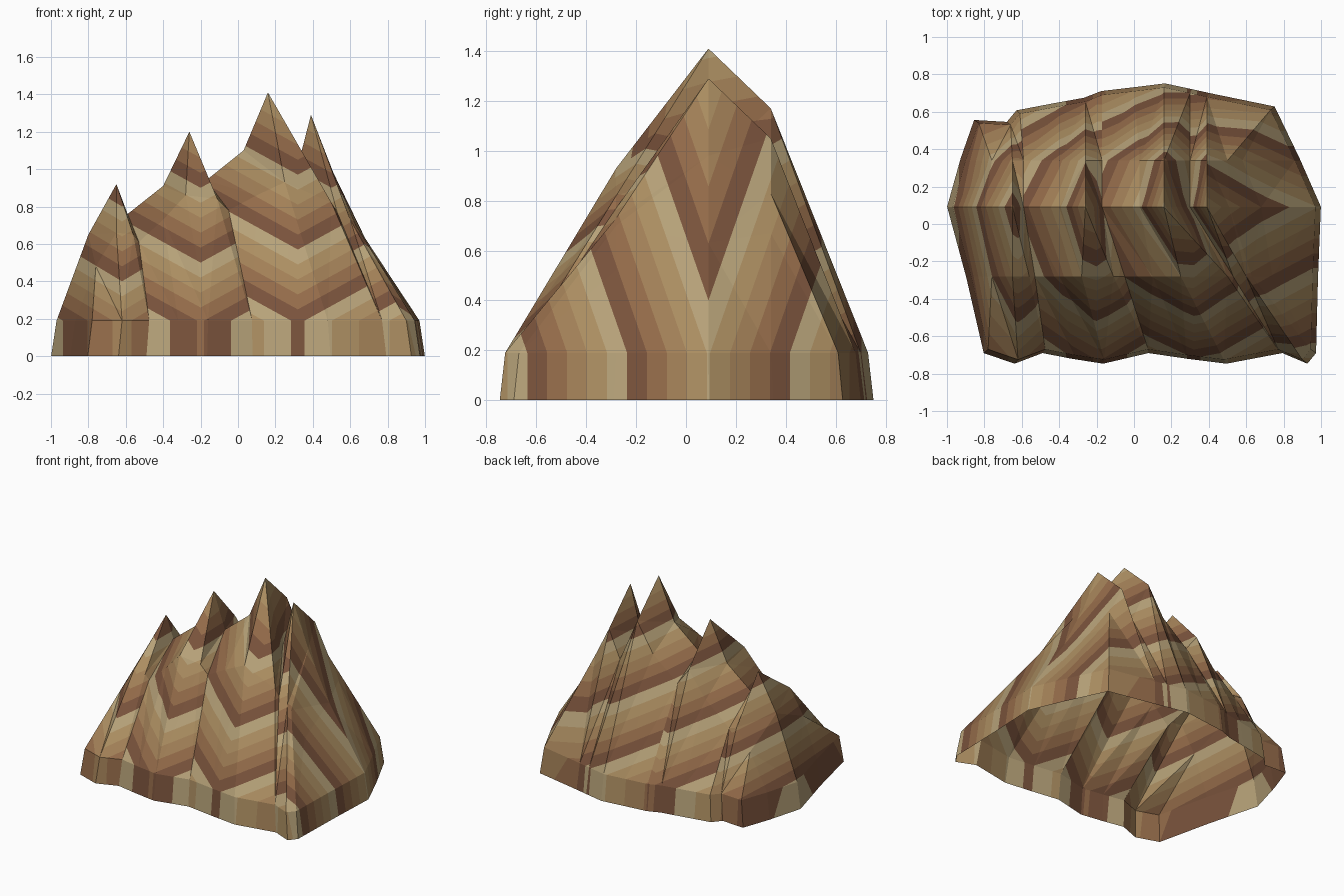
import bpy, bmesh, math
from mathutils import Vector

if "Cube" in bpy.data.objects:
    bpy.data.objects.remove(bpy.data.objects["Cube"])

RIM, STEP = 0.19, 0.08          # height of the base wall, thickness of a rock band
PALETTE = [("dark_rock", (.19, .085, .044)), ("brown_rock", (.29, .145, .066)),
           ("tan_rock", (.36, .215, .095)), ("sand_rock", (.41, .27, .12)),
           ("pale_rock", (.47, .36, .19))]
MATS = []
for name, col in PALETTE:
    m = bpy.data.materials.new(name)
    m.diffuse_color = (*col, 1)
    m.use_nodes = True
    m.node_tree.nodes["Principled BSDF"].inputs["Base Color"].default_value = m.diffuse_color
    MATS.append(m)


def station(fx, fy, mx, mz, rx, rz, bx, bz, ex, ey):
    """Cross-section of the mountain: front rim, front shoulder, ridge, back shoulder, back rim."""
    return [Vector(p) for p in ((fx, fy, RIM), (mx, -.28, mz), (rx, .09, rz), (bx, .34, bz), (ex, ey, RIM))]


def ground(p):
    return Vector((p.x * 1.03, p.y * 1.03, 0))


def cut_bands(bm, axis, centre, a, k, phase):
    """Slice chevron bands: value = a*z - k*distance from the centre; vertical bands on the wall."""
    def key(f):
        c = f.calc_center_median()
        return (1 if c[axis] > centre else -1), c.z < RIM - 1e-3

    def cut(faces, co, no):
        geom = list({v for f in faces for v in f.verts}) + list({e for f in faces for e in f.edges}) + faces
        if faces:
            bmesh.ops.bisect_plane(bm, geom=geom, dist=1e-5, plane_co=co, plane_no=no)

    mid, side = Vector((0, 0, 0)), Vector((0, 0, 0))
    mid[axis], side[axis] = centre, 1
    cut(bm.faces[:], mid, side)
    for wall in (False, True):
        for s in (-1, 1):
            no = Vector((0, 0, 0 if wall else a))
            no[axis] = -s * k
            base = a * RIM if wall else 0
            for i in range(-24, 20):
                co = mid + no * ((phase + i * STEP - base) / no.length_squared)
                if not wall:                    # measure from the centre line at z = 0
                    co = mid + no * ((phase + i * STEP) / no.length_squared)
                cut([f for f in bm.faces if key(f) == (s, wall)], co, no.normalized())
    for f in bm.faces:
        c = f.calc_center_median()
        z = RIM if key(f)[1] else c.z
        f.material_index = math.floor((a * z - k * abs(c[axis] - centre) - phase) / STEP) % 5


def build(name, stations, axis, centre, a, k, phase, start=False, end=False):
    """Loft the cross-sections into a faceted, open-bottomed shell."""
    rows = [[ground(s[0])] + s + [ground(s[-1])] for s in stations]
    if start:
        rows.insert(0, [ground(p) if p.z else p for p in rows[0]])
    if end:
        rows.append([ground(p) if p.z else p for p in rows[-1]])
    bm = bmesh.new()
    for l, r in zip(rows, rows[1:]):
        for i in range(len(l) - 1):
            pts = []
            for p in (l[i], r[i], r[i + 1], l[i + 1]):
                if all((p - q).length > 1e-4 for q in pts):
                    pts.append(p)
            if len(pts) > 2:
                bm.faces.new([bm.verts.new(p) for p in pts])
    bmesh.ops.remove_doubles(bm, verts=bm.verts[:], dist=1e-4)
    bmesh.ops.triangulate(bm, faces=bm.faces[:])
    cut_bands(bm, axis, centre, a, k, phase)
    me = bpy.data.meshes.new(name)
    bm.to_mesh(me)
    bm.free()
    for m in MATS:
        me.materials.append(m)
    bpy.context.collection.objects.link(bpy.data.objects.new(name, me))


# shared gullies and the right shoulder between neighbouring spurs
gully_1 = station(-.475, -.67, -.53, .61, -.59, .76, -.59, .58, -.61, .59)
gully_2 = station(.075, -.67, -.05, .78, -.17, .94, -.17, .80, -.17, .69)
gully_3 = station(.77, -.67, .53, .77, .30, .94, .30, .85, .30, .70)
shoulder = station(.90, -.725, .60, .73, .39, 1.29, .39, 1.05, .39, .68)

# left spur
build("left_spur", [
    station(-.78, -.67, -.87, .19, -.97, .19, -.90, .19, -.83, .54),
    station(-.78, -.67, -.76, .48, -.80, .65, -.76, .45, -.83, .54),
    station(-.62, -.725, -.65, .66, -.65, .92, -.65, .60, -.66, .53),
    station(-.475, -.67, -.56, .65, -.65, .92, -.65, .60, -.66, .53),
    gully_1], 0, -.62, 1, .6, .40, start=True)

# second spur
build("middle_left_spur", [
    gully_1,
    station(-.32, -.70, -.40, .73, -.40, .91, -.40, .74, -.40, .63),
    station(-.16, -.725, -.28, .86, -.26, 1.2, -.26, .92, -.26, .655),
    station(.075, -.67, -.11, .84, -.26, 1.2, -.26, .92, -.26, .655),
    gully_2], 0, -.20, 1, .55, .50)

# highest spur
build("main_spur", [
    gully_2,
    station(.28, -.70, .10, .86, .03, 1.1, .03, .96, .0, .71),
    station(.48, -.725, .25, .93, .16, 1.41, .16, 1.17, .16, .73),
    station(.77, -.67, .50, .82, .16, 1.41, .16, 1.17, .30, .70),
    gully_3], 0, .32, 1, .55, .57)

# right spur and the broad right flank
build("right_spur", [gully_3, shoulder], 0, .50, 1, .55, .50)
build("right_flank", [
    shoulder,
    station(.945, -.67, .63, .70, .51, .98, .50, .83, .73, .61),
    station(.945, -.67, .74, .52, .68, .63, .58, .67, .73, .61),
    station(.945, -.67, .955, .19, .97, .19, .86, .19, .73, .61)], 1, .09, .35, 1, .14, end=True)
